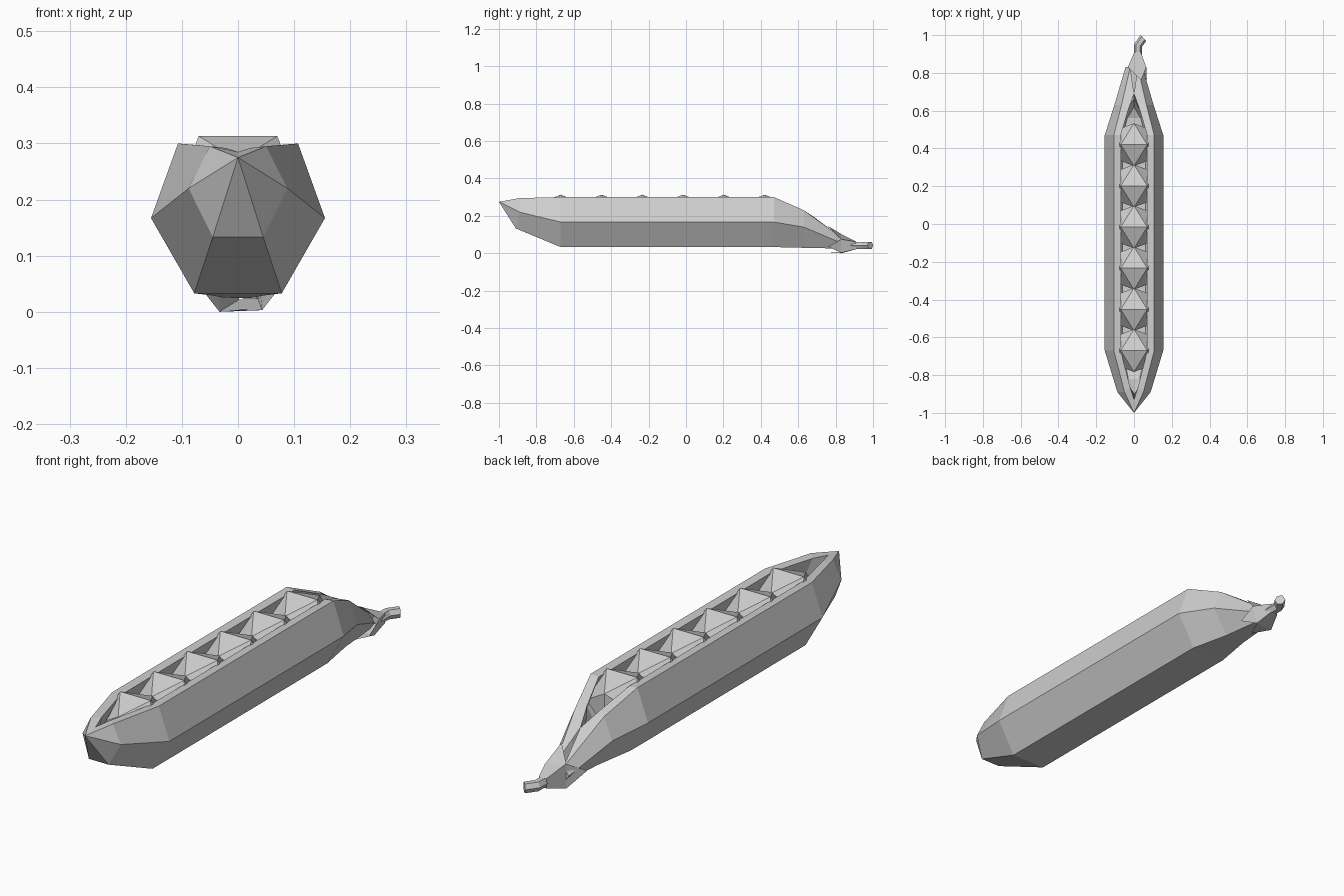
import bpy, bmesh, math
from mathutils import Vector

if "Cube" in bpy.data.objects:
    bpy.data.objects.remove(bpy.data.objects["Cube"])

grey = bpy.data.materials.new("plain grey")
grey.use_nodes = True
grey.diffuse_color = (0.62, 0.62, 0.62, 1)
grey.node_tree.nodes["Principled BSDF"].inputs["Base Color"].default_value = (0.62, 0.62, 0.62, 1)


def make(name, faces, fix_normals=True):
    """Mesh object from faces given as point lists; equal points are shared."""
    bm = bmesh.new()
    shared = {}
    for face in faces:
        verts = []
        for p in face:
            key = tuple(round(c, 4) + 0.0 for c in p)
            if key not in shared:
                shared[key] = bm.verts.new(key)
            if shared[key] not in verts:
                verts.append(shared[key])
        if len(verts) > 2 and not bm.faces.get(verts):
            bm.faces.new(verts)
    if fix_normals:
        bmesh.ops.recalc_face_normals(bm, faces=bm.faces)
    mesh = bpy.data.meshes.new(name)
    bm.to_mesh(mesh)
    bm.free()
    mesh.materials.append(grey)
    obj = bpy.data.objects.new(name, mesh)
    bpy.context.collection.objects.link(obj)
    return obj


def strips(lines, closed=True):
    """Quads between neighbouring lengthwise lines."""
    n = len(lines)
    return [[lines[i][j], lines[i][j + 1], lines[(i + 1) % n][j + 1], lines[(i + 1) % n][j]]
            for i in range(n if closed else n - 1) for j in range(len(lines[0]) - 1)]


# Open pod shell: lengthwise lines (half width, y, z) from keel over rim into cavity
tip = (0, -1, .275)
half = [
    [tip, (.045, -.91, .133), (.078, -.67, .033), (.078, .47, .033), (.045, .64, .029), (.025, .83, .025)],
    [tip, (.088, -.89, .22), (.155, -.67, .167), (.155, .47, .167), (.104, .63, .14), (.045, .83, .055)],
    [tip, (.05, -.89, .295), (.107, -.67, .30), (.107, .47, .30), (.066, .63, .23), (.02, .83, .085)],
    [(0, -.93, .285), (.022, -.86, .292), (.07, -.67, .297), (.07, .47, .297), (.032, .60, .24), (0, .69, .19)],
    [(0, -.90, .25), (.05, -.84, .21), (.128, -.67, .167), (.128, .47, .167), (.07, .58, .15), (0, .66, .13)],
    [(0, -.85, .20), (.03, -.82, .15), (.06, -.67, .06), (.06, .47, .06), (.035, .56, .06), (0, .62, .08)],
]
other = [[(-x, y, z) for x, y, z in line] for line in reversed(half)]
lines = half + other
end_cap = [line[-1] for line in half[:3]] + [line[-1] for line in other[3:]]
make("pod_shell", strips(lines) + [end_cap])

# Six peas: icosahedra resting with an edge across the pod on top
a = .07
b = a * (1 + math.sqrt(5)) / 2
corners = [Vector(p) for s in (1, -1) for t in (1, -1)
           for p in ((s * a, 0, t * b), (0, s * b, t * a), (s * b, t * a, 0))]
for k in range(6):
    bm = bmesh.new()
    for c in corners:
        bm.verts.new(c)
    bmesh.ops.convex_hull(bm, input=bm.verts)
    mesh = bpy.data.meshes.new("pea")
    bm.to_mesh(mesh)
    bm.free()
    mesh.materials.append(grey)
    pea = bpy.data.objects.new(f"pea_{k + 1}", mesh)
    pea.location = (0, -.67 + .218 * k, .2)
    bpy.context.collection.objects.link(pea)

# Calyx: collar tapering to the stem, with four pointed sepals
collar = [(-.033, .83, 0), (.043, .83, .003), (.065, .83, .075), (-.033, .83, .103)]
neck = [(.002, .91, .022), (.036, .91, .022), (.036, .91, .062), (.002, .91, .062)]
sepal_tips = [(.005, .75, .004), (.068, .76, .035), (.037, .76, .145), (-.08, .76, .06)]
calyx = strips([[c, n] for c, n in zip(collar, neck)])
calyx += [[collar[i], sepal_tips[i], collar[(i + 1) % 4]] for i in range(4)]
make("calyx", calyx)

# Bent six-sided stem
path = [((.02, .88, .042), (0, 1)), ((.021, .945, .042), (.35, 1)), ((.05, .985, .042), (1, 1))]
rings = []
for centre, (dx, dy) in path:
    side = Vector((dy, -dx, 0)).normalized()
    rings.append([tuple(Vector(centre) + .022 * (side * math.cos(t) + Vector((0, 0, math.sin(t)))))
                  for t in (math.pi * k / 3 for k in range(6))])
stem_lines = [list(line) for line in zip(*rings)]
make("stem", strips(stem_lines) + [rings[0], rings[-1]])
